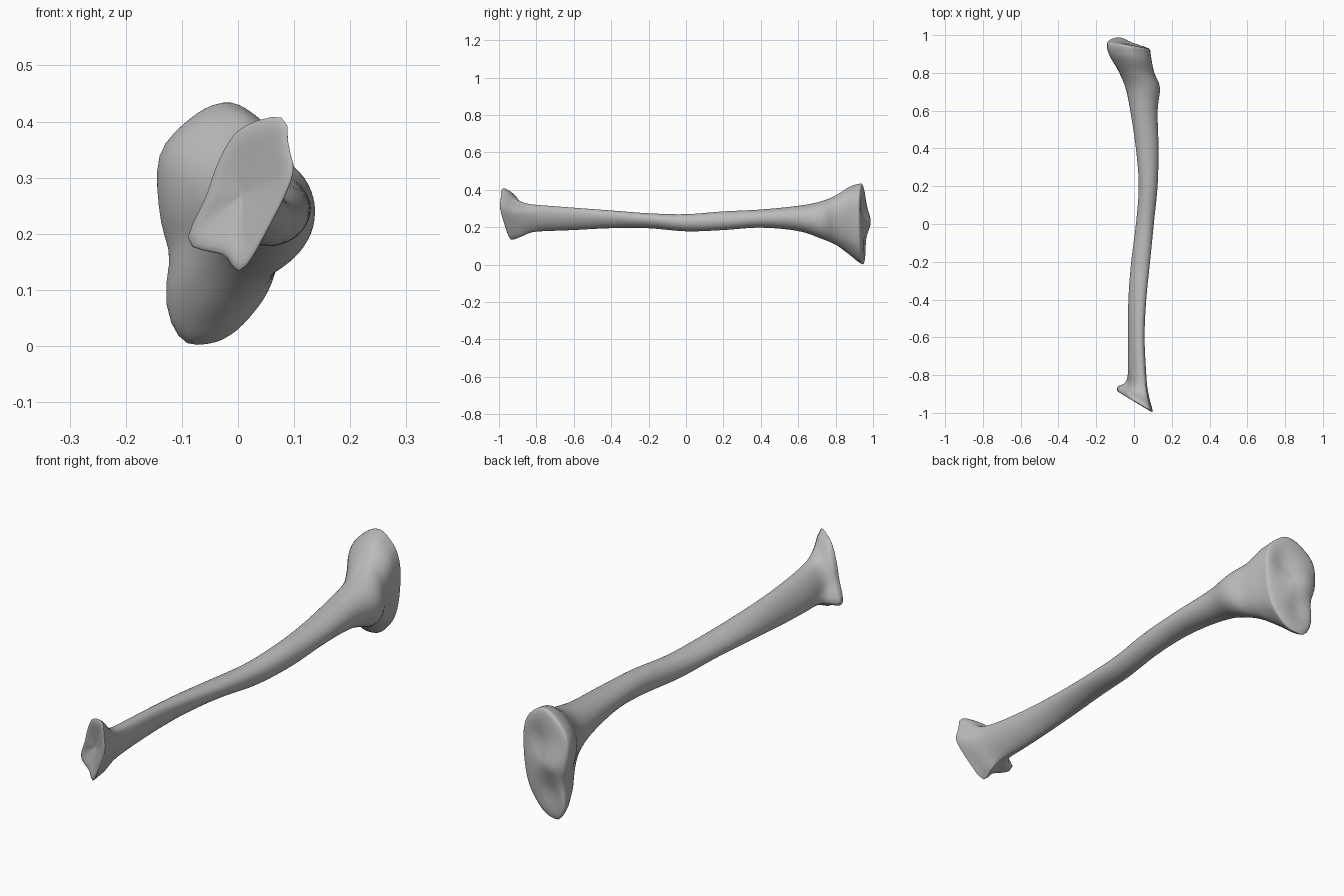
import bpy, bmesh, math
from mathutils import Vector

cube = bpy.data.objects.get("Cube")
if cube:
    bpy.data.objects.remove(cube, do_unlink=True)

SIDES, STEPS = 48, 6

# Outlines of the two joint ends, as (x, z), counter-clockwise
LOWER_END = [(.1, .31), (.088, .36), (.09, .405), (.06, .41), (0, .385), (-.035, .33),
             (-.06, .26), (-.095, .185), (-.06, .17), (-.02, .16), (.005, .13), (.06, .22)]
UPPER_END = [(.085, .25), (.075, .36), (.02, .42), (-.025, .435), (-.08, .41), (-.14, .34),
             (-.137, .22), (-.12, .16), (-.13, .08), (-.11, .02), (-.08, 0), (-.01, .02), (.06, .11)]

# Stations along the bone: y, x min, x max, z min, z max
STATIONS = [(-.935, -.095, .1, .13, .41), (-.91, -.09, .095, .135, .39),
            (-.87, -.055, .08, .15, .345), (-.8, -.035, .066, .175, .322),
            (-.6, -.032, .056, .185, .305), (-.4, -.03, .065, .195, .29),
            (-.2, -.015, .085, .195, .275), (0, .01, .105, .178, .27),
            (.2, .025, .125, .185, .285), (.4, .01, .13, .198, .295),
            (.6, -.02, .125, .18, .315), (.72, -.045, .138, .14, .338),
            (.8, -.08, .11, .105, .37), (.87, -.125, .095, .05, .415),
            (.91, -.14, .088, .015, .43), (.935, -.14, .085, 0, .435)]


def smooth(a, b, t):
    t = min(max((t - a) / (b - a), 0), 1)
    return t * t * (3 - 2 * t)


def spline(p, t):
    """Catmull-Rom between the two middle points."""
    a, b, c, d = p
    return b + .5 * t * (c - a + t * (2 * a - 5 * b + 4 * c - d + t * (3 * (b - c) + d - a)))


def unit_outline(points):
    """Outline scaled to a unit box and sampled at even angles."""
    lo = [min(p[i] for p in points) for i in (0, 1)]
    hi = [max(p[i] for p in points) for i in (0, 1)]
    unit = [Vector([2 * (p[i] - lo[i]) / (hi[i] - lo[i]) - 1 for i in (0, 1)]) for p in points]
    n = len(unit)
    curve = [spline([unit[(k + j - 1) % n] for j in range(4)], s / 8)
             for k in range(n) for s in range(8)]
    result = []
    for k in range(SIDES):
        ray = Vector((math.cos(math.tau * k / SIDES), math.sin(math.tau * k / SIDES)))
        best = max(curve, key=lambda p: p.normalized().dot(ray))
        result.append(best)
    return result


LOWER, UPPER = unit_outline(LOWER_END), unit_outline(UPPER_END)


def section(y, x0, x1, z0, z1):
    """One ring: a leaning oval that turns into the joint outline at the ends."""
    outline = LOWER if y < 0 else UPPER
    w = smooth(.74, .91, abs(y))
    lean = .45 * smooth(.3, -.7, y) if y < .3 else 0
    slope = -.6 if y < 0 else -.15
    ring = []
    for k in range(SIDES):
        a = math.tau * k / SIDES
        oval = Vector((math.cos(a - lean / 2), math.sin(a + lean / 2)))
        u = oval.lerp(outline[k], w)
        x = (x0 + x1) / 2 + u.x * (x1 - x0) / 2
        z = (z0 + z1) / 2 + u.y * (z1 - z0) / 2
        ring.append(Vector((x, y + slope * x * w, z)))
    return ring


def dimple(p, x, z, r):
    return math.exp(-((p.x - x) ** 2 + (p.z - z) ** 2) / r ** 2)


def cap(rim, upper):
    """Rings shrinking over a joint face, ending near its middle."""
    middle = sum(rim, Vector()) / len(rim)
    rings = []
    for s in (.97, .91, .82, .7, .55, .4, .25, .1, .02):
        ring = []
        for p in rim:
            q = middle.lerp(p, s)
            if upper:
                q.y += .02 * math.sqrt(1 - s * s) + .025 * dimple(q, -.08, .23, .06)
                q.y -= (1 - s * s) * (.025 * dimple(q, .01, .31, .06) + .02 * dimple(q, -.06, .1, .05))
            else:
                q.y += -.012 * math.sqrt(1 - s * s) + .03 * (1 - s) * smooth(0, .4, 1 - s)
            ring.append(q)
        rings.append(ring)
    return rings


# Rings along the shaft, then the joint faces
rows = [Vector(s) for s in STATIONS]
rows = [rows[0]] + rows + [rows[-1]]
rings = []
for i in range(len(rows) - 3):
    rings += [section(*spline(rows[i:i + 4], s / STEPS)) for s in range(STEPS)]
rings.append(section(*rows[-1]))
rings = cap(rings[0], False)[::-1] + rings + cap(rings[-1], True)

# Skin the rings
bm = bmesh.new()
loops = [[bm.verts.new(p) for p in ring] for ring in rings]
for a, b in zip(loops, loops[1:]):
    for k in range(SIDES):
        j = (k + 1) % SIDES
        bm.faces.new((a[k], a[j], b[j], b[k]))
bm.faces.new(loops[0])
bm.faces.new(loops[-1][::-1])
for _ in range(2):
    bmesh.ops.smooth_vert(bm, verts=bm.verts, factor=.4,
                          use_axis_x=True, use_axis_y=True, use_axis_z=True)
bmesh.ops.recalc_face_normals(bm, faces=bm.faces)
mesh = bpy.data.meshes.new("long_bone")
bm.to_mesh(mesh)
bm.free()
bone = bpy.data.objects.new("long_bone", mesh)
bpy.context.collection.objects.link(bone)

# Plain grey bone colour
grey = bpy.data.materials.new("bone_grey")
grey.use_nodes = True
colour = (.5, .5, .5, 1)
grey.diffuse_color = colour
grey.node_tree.nodes["Principled BSDF"].inputs["Base Color"].default_value = colour
mesh.materials.append(grey)

bpy.context.view_layer.objects.active = bone
bone.select_set(True)
bpy.ops.object.shade_smooth_by_angle(angle=math.radians(50))
